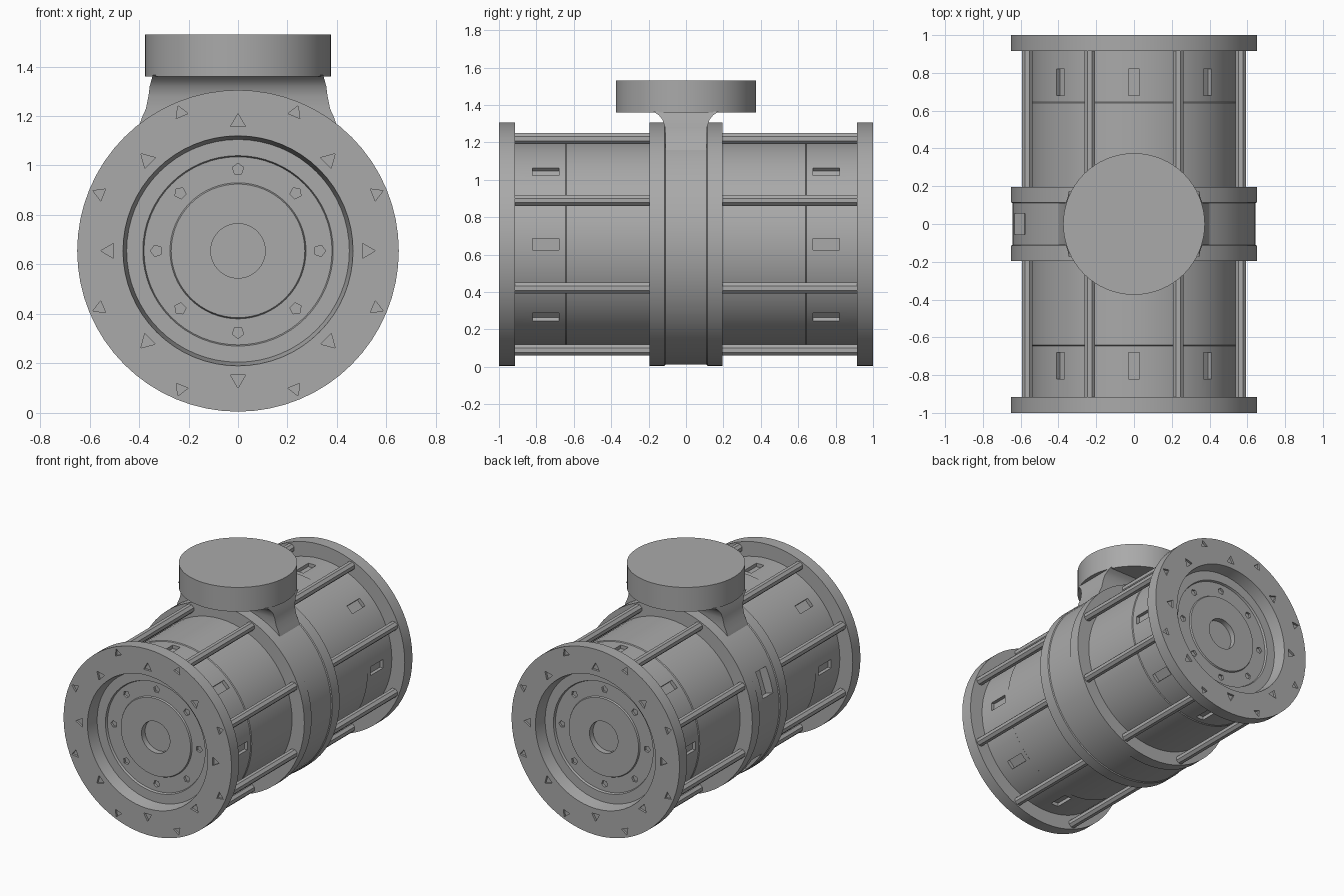
import bpy, bmesh, math
from mathutils import Matrix, Vector

cube = bpy.data.objects.get("Cube")
if cube:
    bpy.data.objects.remove(cube, do_unlink=True)

AXIS_Z = 0.655
R = 0.65
grey = bpy.data.materials.new("cast grey")
grey.use_nodes = True
grey.diffuse_color = (0.4, 0.4, 0.4, 1)
grey.node_tree.nodes["Principled BSDF"].inputs["Base Color"].default_value = (0.4, 0.4, 0.4, 1)


def finish(bm, name, smooth=True):
    bmesh.ops.recalc_face_normals(bm, faces=bm.faces[:])
    mesh = bpy.data.meshes.new(name)
    bm.to_mesh(mesh)
    bm.free()
    mesh.materials.append(grey)
    obj = bpy.data.objects.new(name, mesh)
    bpy.context.collection.objects.link(obj)
    bpy.ops.object.select_all(action='DESELECT')
    obj.select_set(True)
    bpy.context.view_layer.objects.active = obj
    if smooth:
        bpy.ops.object.shade_smooth_by_angle(angle=math.radians(30))
    return obj


def lathe(name, profile, closed=False, steps=64):
    """Spin (radius, y) points round the barrel axis."""
    bm = bmesh.new()
    verts = [bm.verts.new((r, y, AXIS_Z)) for r, y in profile]
    edges = [bm.edges.new(p) for p in zip(verts, verts[1:])]
    if closed:
        edges.append(bm.edges.new((verts[-1], verts[0])))
    bmesh.ops.spin(bm, geom=verts + edges, cent=(0, 0, AXIS_Z), axis=(0, 1, 0),
                   angle=math.tau, steps=steps, use_duplicate=False)
    bmesh.ops.remove_doubles(bm, verts=bm.verts[:], dist=0.0005)
    return finish(bm, name)


def around(angle, radius, y):
    """Placement at a clock angle (0 is up), local z pointing outward."""
    return (Matrix.Translation((0, 0, AXIS_Z)) @ Matrix.Rotation(angle, 4, 'Y')
            @ Matrix.Translation((0, y, radius)))


def add_box(bm, place, size):
    bmesh.ops.create_cube(bm, size=1, matrix=place @ Matrix.Diagonal((*size, 1)))


def add_pin(bm, place, radius, depth, sides):
    bmesh.ops.create_cone(bm, cap_ends=True, segments=sides, radius1=radius, radius2=radius,
                          depth=depth, matrix=place @ Matrix.Rotation(math.pi / 2, 4, 'X'))


def cut(obj, bm):
    cutter = finish(bm, "cutter", smooth=False)
    cutter.hide_render = True
    mod = obj.modifiers.new("pockets", 'BOOLEAN')
    mod.operation = 'DIFFERENCE'
    mod.solver = 'EXACT'
    mod.object = cutter
    bpy.ops.object.select_all(action='DESELECT')
    bpy.context.view_layer.objects.active = obj
    obj.select_set(True)
    bpy.ops.object.modifier_apply(modifier=mod.name)
    bpy.data.objects.remove(cutter, do_unlink=True)
    bpy.ops.object.shade_smooth_by_angle(angle=math.radians(30))


EIGHTH = math.tau / 8
for side, label in ((-1, "front"), (1, "back")):
    # End flange with a sloped inner rim
    flange = lathe(label + "_flange", [(R, side), (0.465, side), (0.45, side * 0.915), (R, side * 0.915)],
                   closed=True)
    bm = bmesh.new()
    for i in range(8):
        add_pin(bm, around(i * EIGHTH, 0.52, side), 0.035, 0.03, 3)
        add_pin(bm, around((i + 0.5) * EIGHTH, 0.605, side), 0.03, 0.03, 3)
    cut(flange, bm)

    # Recessed end plate with stepped hub
    plate = lathe(label + "_end_plate",
                  [(0, side * 0.87), (0.11, side * 0.87), (0.11, side * 0.91), (0.27, side * 0.91),
                   (0.275, side * 0.9), (0.38, side * 0.9), (0.385, side * 0.915), (0.46, side * 0.915),
                   (0.46, side * 0.84), (0, side * 0.84)])
    bm = bmesh.new()
    for i in range(8):
        add_pin(bm, around(i * EIGHTH, 0.33, side * 0.9), 0.024, 0.03, 5)
    cut(plate, bm)

    # Barrel with a shallow step and a ring of pockets
    drum = lathe(label + "_drum", [(0.5, side * 0.15), (0.555, side * 0.15), (0.555, side * 0.64),
                                   (0.55, side * 0.645), (0.55, side * 0.93), (0.5, side * 0.93)],
                 closed=True)
    bm = bmesh.new()
    for i in range(8):
        add_box(bm, around(i * EIGHTH, 0.55, side * 0.75), (0.06, 0.14, 0.05))
    cut(drum, bm)

    # Tie rods from centre band to flange
    bm = bmesh.new()
    for i in range(8):
        add_pin(bm, around((i + 0.5) * EIGHTH, 0.612, side * 0.56), 0.031, 0.76, 8)
    finish(bm, label + "_tie_rods")

# Centre band with raised lips and pockets on the right side
band = lathe("centre_band", [(0.5, -0.195), (R, -0.195), (R, -0.115), (0.644, -0.11),
                             (0.644, 0.11), (R, 0.115), (R, 0.195), (0.5, 0.195)], closed=True)
bm = bmesh.new()
for elevation in (18, -40):
    add_box(bm, around(math.radians(elevation - 90), 0.64, 0), (0.18, 0.11, 0.12))
cut(band, bm)

# Neck: layers of (half width, half depth, height), flaring under the cap
bm = bmesh.new()
rings = []
for w, d, z in ((0.42, 0.11, 1.1), (0.39, 0.11, 1.19), (0.372, 0.11, 1.23), (0.362, 0.112, 1.28),
                (0.357, 0.125, 1.32), (0.35, 0.145, 1.345), (0.345, 0.175, 1.365)):
    rings.append([bm.verts.new((sx * w, sy * d, z)) for sx, sy in ((-1, -1), (1, -1), (1, 1), (-1, 1))])
for low, high in zip(rings, rings[1:]):
    for i in range(4):
        j = (i + 1) % 4
        bm.faces.new((low[i], low[j], high[j], high[i]))
bm.faces.new(rings[0])
bm.faces.new(rings[-1])
finish(bm, "neck")

# Round cap on the neck
bm = bmesh.new()
bmesh.ops.create_cone(bm, cap_ends=True, segments=64, radius1=0.375, radius2=0.375, depth=0.17,
                      matrix=Matrix.Translation((0, 0, 1.445)))
finish(bm, "top_cap")
